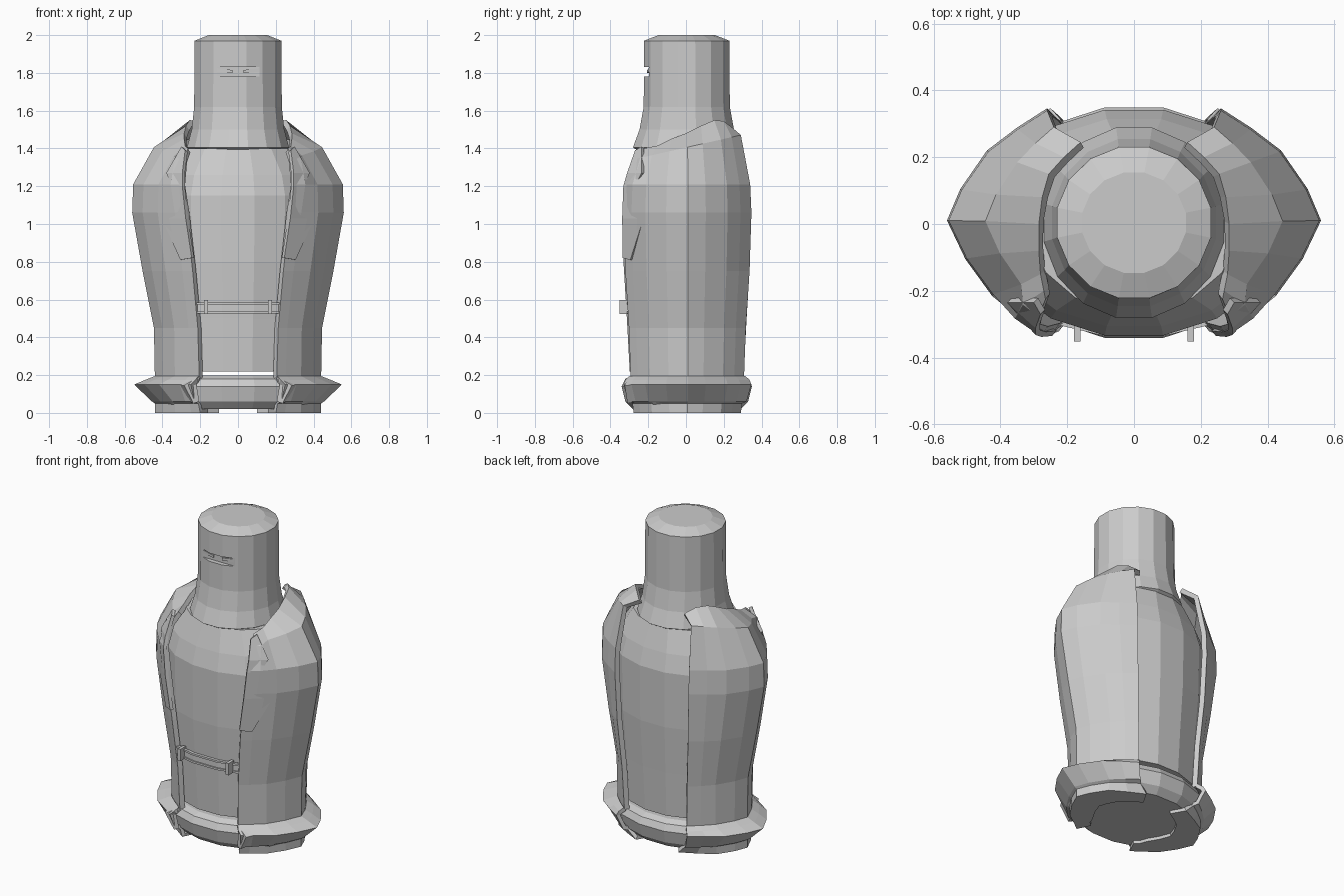
import bpy, bmesh, math
from mathutils import Vector

if "Cube" in bpy.data.objects:
    bpy.data.objects.remove(bpy.data.objects["Cube"])


def loft(name, rows, closed=False, thick=0.0, mirror=False):
    """Skin rows of points, counterclockwise seen from above, bottom to top."""
    bm = bmesh.new()
    grid = [[bm.verts.new(p) for p in r] for r in rows]
    n = len(rows[0])
    for a, b in zip(grid, grid[1:]):
        for j in range(n if closed else n - 1):
            k = (j + 1) % n
            bm.faces.new((a[j], a[k], b[k], b[j]))
    if closed:
        bm.faces.new(grid[0][::-1])
        bm.faces.new(grid[-1])
    return finish(name, bm, thick, mirror)


def finish(name, bm, thick=0.0, mirror=False):
    me = bpy.data.meshes.new(name)
    bm.to_mesh(me)
    bm.free()
    ob = bpy.data.objects.new(name, me)
    bpy.context.collection.objects.link(ob)
    if thick:
        s = ob.modifiers.new("thickness", 'SOLIDIFY')
        s.thickness = thick
        s.offset = -1
    if mirror:
        m = ob.modifiers.new("mirror", 'MIRROR')
        m.use_clip = False
        m.merge_threshold = 0.0001
    return ob


def box(name, c, size, mirror=False):
    bm = bmesh.new()
    bmesh.ops.create_cube(bm, size=1)
    for v in bm.verts:
        v.co = Vector([v.co[i] * size[i] + c[i] for i in range(3)])
    return finish(name, bm, 0, mirror)


def ring(a, b, z, n=16):
    """Ellipse with a flat side facing the front; b is the flat's distance."""
    k = 1 / math.cos(math.pi / n)
    return [(a * k * math.cos((i + .5) * math.tau / n),
             b * k * math.sin((i + .5) * math.tau / n) + .004, z) for i in range(n)]


# bottle body
loft("bottle_body", [ring(a, b, z) for z, a, b in [
    (.22, .38, .302), (.5, .40, .317), (.8, .43, .335), (1.15, .44, .338),
    (1.26, .41, .31), (1.40, .31, .265)]], closed=True)

# neck with flared collar
neck = loft("bottle_neck", [ring(a, b, z) for z, a, b in [
    (1.39, .25, .26), (1.405, .27, .285), (1.50, .245, .25), (1.62, .232, .228),
    (1.97, .23, .226), (2.0, .155, .15)]], closed=True)

# slot cut into the front of the neck
cutter = box("slot_cutter", (0, -.295, 1.806), (.245, .2, .052))
cutter.hide_render = True
cutter.display_type = 'WIRE'
cut = neck.modifiers.new("slot", 'BOOLEAN')
cut.object = cutter
cut.operation = 'DIFFERENCE'
cut.solver = 'EXACT'

# small slanted bars inside the slot
bar = loft("slot_bar", [
    [(.03, -.197, 1.80), (.03, -.206, 1.80), (.11, -.197, 1.805), (.11, -.192, 1.805)],
    [(.03, -.197, 1.815), (.03, -.206, 1.815), (.11, -.197, 1.825), (.11, -.192, 1.825)]],
    closed=True, mirror=True)

# foot ring of the bottle
loft("base_ring", [ring(a, b, z) for z, a, b in [
    (.02, .38, .285), (.06, .42, .325), (.14, .44, .345), (.18, .42, .325),
    (.198, .38, .29)]], closed=True)


def coat_row(z, w, d, front, back, tilt=0.0):
    """Half cross-section of the coat: w = side reach, d = depth factor."""
    s = w / .56
    pts = [(front, -.315), (front + .06 * s, -.275), (.425 * s, -.205), (.505 * s, -.1), (w, .01),
           (.52 * s, .1), (.44 * s, .21), ((back + .44 * s) / 2, .275), (back, .33)]
    return [(x, y * d, z + tilt * y) for x, y in pts]


# coat halves, wrapped round each side
rows = [coat_row(z, w, d, f, b, t) for z, w, d, f, b, t in [
    (.18, .44, .93, .205, .22, 0), (.45, .445, .96, .213, .23, 0), (.75, .505, 1.02, .24, .25, 0),
    (1.06, .56, 1.05, .275, .26, 0), (1.21, .555, 1.03, .297, .26, 0),
    (1.405, .445, .88, .285, .24, .2)]]
rows.append([(.265, -.225, 1.40), (.27, -.20, 1.405), (.28, -.15, 1.415),
             (.285, -.08, 1.45), (.285, .0, 1.48), (.275, .08, 1.52),
             (.255, .15, 1.55), (.21, .20, 1.545), (.16, .245, 1.51)])
loft("coat_side", rows, thick=.03, mirror=True)

# flared hem and the C-shaped sole below it
loft("coat_hem", [coat_row(z, w, d, f, b) for z, w, d, f, b in [
    (0, .27, .62, .16, .10), (0, .44, .88, .20, .15), (.05, .44, .90, .21, .2),
    (.06, .455, .97, .23, .22), (.15, .55, 1.05, .25, .25), (.175, .49, 1.02, .225, .24),
    (.195, .44, .95, .21, .22)]], thick=.025, mirror=True)

# zigzag lapels
inner = [(.245, -.335, .82), (.277, -.338, 1.03), (.295, -.332, 1.20), (.295, -.312, 1.27),
         (.28, -.27, 1.39)]
outer = [(.305, -.295, .81), (.405, -.225, 1.03), (.35, -.27, 1.20), (.38, -.235, 1.27),
         (.30, -.235, 1.41)]
loft("lapel", [[a, b] for a, b in zip(inner, outer)], thick=.02, mirror=True)

# pointed corner where the hem turns back at the front
loft("hem_corner", [
    [(.205, -.30, .06), (.235, -.31, .05), (.26, -.25, .06)],
    [(.22, -.31, .15), (.285, -.325, .145), (.33, -.25, .15)],
    [(.20, -.30, .19), (.22, -.305, .185), (.26, -.25, .19)]], closed=True, mirror=True)

# strap across the front
path = [(-.225, -.295), (-.085, -.328), (.085, -.328), (.225, -.295)]
loft("strap", [[(x, y, z) for x, y in path] + [(x, y - .0, z) for x, y in
     [(.225, -.27), (.08, -.30), (-.08, -.30), (-.225, -.27)]]
     for z in (.53, .58)], closed=True)
for z, n in ((.531, "lower"), (.579, "upper")):
    loft("strap_edge_" + n, [[(x, y - .008, z + dz) for x, y in path] +
         [(x, y + .01, z + dz) for x, y in path[::-1]] for dz in (-.006, .006)], closed=True)

# strap loops
box("strap_loop", (.17, -.325, .56), (.02, .055, .075), mirror=True)
